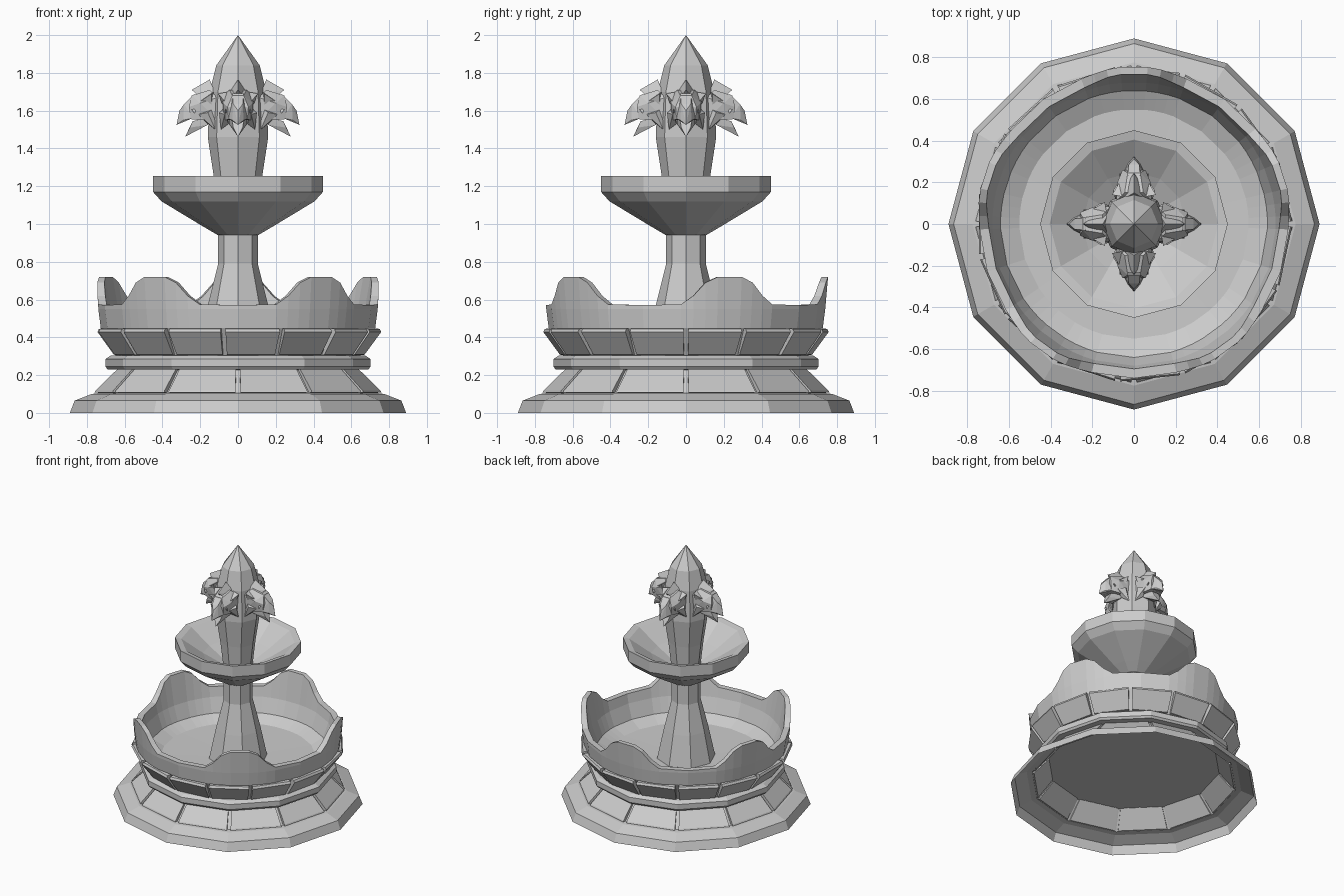
import bpy, bmesh
from math import sin, cos, radians

if "Cube" in bpy.data.objects:
    bpy.data.objects.remove(bpy.data.objects["Cube"])


def finish(name, bm):
    bmesh.ops.remove_doubles(bm, verts=bm.verts, dist=0.0005)
    bmesh.ops.recalc_face_normals(bm, faces=bm.faces)
    me = bpy.data.meshes.new(name)
    bm.to_mesh(me)
    bm.free()
    ob = bpy.data.objects.new(name, me)
    bpy.context.collection.objects.link(ob)
    return ob


def polar(r, deg, z):
    return (r * cos(radians(deg)), r * sin(radians(deg)), z)


def loft(name, columns):
    """Skin a closed ring of columns, each a list of 3D points."""
    bm = bmesh.new()
    cols = [[bm.verts.new(p) for p in c] for c in columns]
    for i, a in enumerate(cols):
        b = cols[(i + 1) % len(cols)]
        for j in range(len(a) - 1):
            bm.faces.new((a[j], b[j], b[j + 1], a[j + 1]))
    return finish(name, bm)


def lathe(name, profile, sides):
    return loft(name, [[polar(r, 360 * i / sides, z) for r, z in profile] for i in range(sides)])


def add_hull(bm, pts):
    vs = [bm.verts.new(p) for p in pts]
    res = bmesh.ops.convex_hull(bm, input=vs)
    junk = {v for v in res["geom_interior"] + res["geom_unused"] if isinstance(v, bmesh.types.BMVert)}
    bmesh.ops.delete(bm, geom=list(junk), context='VERTS')


def block_course(name, count, phase, gap, profile):
    """Ring of stone blocks separated by thin grooves."""
    bm = bmesh.new()
    step = 360 / count
    for i in range(count):
        a = phase + i * step
        add_hull(bm, [polar(r, t, z) for t in (a + gap, a + step - gap) for r, z in profile])
    return finish(name, bm)


# Plinth: open-bottomed twelve-sided shell
lathe("plinth", [(0.89, 0), (0.865, 0.065), (0.775, 0.1), (0.735, 0.105), (0.62, 0.23), (0, 0.23)], 12)
block_course("plinth_panels", 12, 0, 1.0,
             [(0.72, 0.105), (0.76, 0.108), (0.755, 0.118), (0.64, 0.23), (0.61, 0.23)])

# Moulding under the basin
lathe("moulding", [(0.61, 0.228), (0.69, 0.23), (0.702, 0.245), (0.702, 0.285), (0.675, 0.303), (0.6, 0.308)], 12)

# Basin with five raised crests around its rim
rim = [(-36, .57), (-20, .575), (-15, .62), (-10, .69), (-5, .72), (5, .72), (10, .69), (15, .62), (20, .575)]
columns = []
for k in range(5):
    for off, h in rim:
        lift = (h - 0.57) / 0.15
        prof = [(0.6, 0.3), (0.65, 0.305), (0.727, 0.45), (0.74, 0.55), (0.74 + 0.015 * lift, h),
                (0.695 + 0.025 * lift, h), (0.68, 0.5), (0.64, 0.39), (0.55, 0.345), (0, 0.335)]
        columns.append([polar(r, 90 + 72 * k + off, z) for r, z in prof])
loft("basin", columns)
block_course("basin_blocks", 15, -96, 1.0,
             [(0.63, 0.305), (0.67, 0.308), (0.758, 0.428), (0.75, 0.445), (0.71, 0.448)])

# Column, upper bowl and spire
lathe("column", [(0.21, 0.335), (0.16, 0.57), (0.105, 0.79), (0.105, 0.95)], 8)
lathe("upper_bowl", [(0, 0.94), (0.11, 0.943), (0.19, 0.99), (0.405, 1.12), (0.45, 1.17), (0.45, 1.255),
                     (0.405, 1.245), (0.25, 1.14), (0.11, 1.06), (0, 1.06)], 12)
lathe("spire", [(0.105, 1.05), (0.128, 1.25), (0.16, 1.46), (0.15, 1.7), (0.115, 1.84), (0, 2.0)], 8)


# Four beaked spout heads (u = outward, w = sideways)
def mirrored(pts):
    return [(u, s * w, z) for u, w, z in pts for s in ((1, -1) if w else (1,))]


central = [
    # skull
    [(0.11, 0.085, 1.67), (0.11, 0.08, 1.55), (0.15, 0.045, 1.71), (0.2, 0.08, 1.64), (0.2, 0.065, 1.55),
     (0.245, 0.03, 1.68), (0.26, 0.055, 1.62), (0.25, 0.05, 1.555)],
    # upper beak
    [(0.23, 0.03, 1.69), (0.285, 0.025, 1.635), (0.24, 0.055, 1.56), (0.29, 0.03, 1.55), (0.325, 0, 1.525),
     (0.31, 0, 1.6)],
    # lower jaw
    [(0.15, 0.05, 1.56), (0.16, 0.045, 1.525), (0.24, 0.03, 1.545), (0.255, 0.025, 1.51), (0.28, 0, 1.462)],
    # crest
    [(0.12, 0.05, 1.69), (0.15, 0, 1.765), (0.2, 0.03, 1.67), (0.245, 0, 1.71)],
]
paired = [
    # ear
    [(0.13, 0.05, 1.7), (0.14, 0.105, 1.69), (0.2, 0.07, 1.65), (0.14, 0.07, 1.6)],
    # cheek fin
    [(0.12, 0.06, 1.62), (0.16, 0.1, 1.59), (0.12, 0.09, 1.5), (0.21, 0.07, 1.58), (0.16, 0.05, 1.53)],
    # eye
    [(0.215, 0.06, 1.615), (0.245, 0.068, 1.605), (0.23, 0.07, 1.585), (0.23, 0.04, 1.6)],
]
head = bmesh.new()
for part in central:
    add_hull(head, mirrored(part))
for part in paired:
    for s in (1, -1):
        add_hull(head, [(u, s * w, z) for u, w, z in part])
first = finish("spout_head", head)
for k in range(1, 4):
    copy = bpy.data.objects.new("spout_head_%d" % (k + 1), first.data)
    copy.rotation_euler.z = radians(90 * k)
    bpy.context.collection.objects.link(copy)
